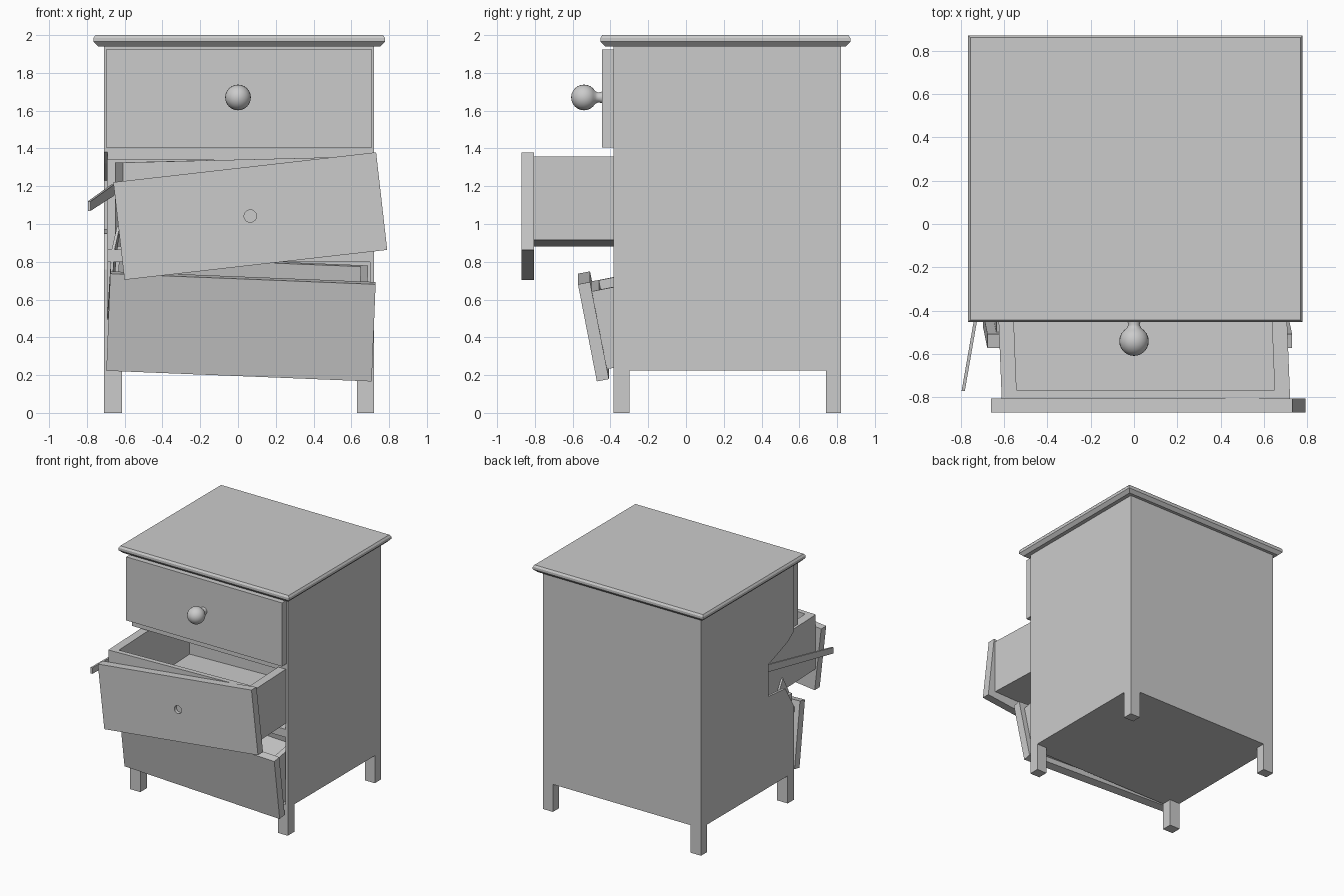
import bpy, bmesh, math
from mathutils import Matrix, Vector

if "Cube" in bpy.data.objects:
    bpy.data.objects.remove(bpy.data.objects["Cube"], do_unlink=True)

grey = bpy.data.materials.new("plain_grey")
grey.use_nodes = True
grey.diffuse_color = (0.6, 0.6, 0.6, 1)
grey.node_tree.nodes["Principled BSDF"].inputs["Base Color"].default_value = (0.6, 0.6, 0.6, 1)


def finish(bm, name, matrix=None):
    if matrix:
        bm.transform(matrix)
    bmesh.ops.recalc_face_normals(bm, faces=bm.faces)
    mesh = bpy.data.meshes.new(name)
    bm.to_mesh(mesh)
    bm.free()
    mesh.materials.append(grey)
    obj = bpy.data.objects.new(name, mesh)
    bpy.context.scene.collection.objects.link(obj)
    return obj


def add_block(bm, x, y, z):
    """Add a box given (min, max) pairs."""
    size = [b - a for a, b in (x, y, z)]
    mid = [(a + b) / 2 for a, b in (x, y, z)]
    bmesh.ops.create_cube(bm, size=1, matrix=Matrix.Translation(mid) @ Matrix.Diagonal((*size, 1)))


def block(name, x, y, z, matrix=None):
    bm = bmesh.new()
    add_block(bm, x, y, z)
    return finish(bm, name, matrix)


def slab(name, points, thickness):
    """Extrude a flat outline of 3D points along x."""
    bm = bmesh.new()
    face = bm.faces.new([bm.verts.new(p) for p in points])
    out = bmesh.ops.extrude_face_region(bm, geom=[face])
    moved = [v for v in out["geom"] if isinstance(v, bmesh.types.BMVert)]
    bmesh.ops.translate(bm, verts=moved, vec=(thickness, 0, 0))
    return finish(bm, name)


def tray(name, x, y, z, wall, front, matrix=None):
    """Open drawer box made of a floor and four walls."""
    bm = bmesh.new()
    add_block(bm, x, y, (z[0], z[0] + 0.03))
    add_block(bm, (x[0], x[0] + wall), y, z)
    add_block(bm, (x[1] - wall, x[1]), y, z)
    add_block(bm, x, (y[0], y[0] + front), z)
    add_block(bm, x, (y[1] - front, y[1]), z)
    return finish(bm, name, matrix)


def drill(panel, matrix, radius, sides):
    """Cut the empty knob hole through a drawer front."""
    bm = bmesh.new()
    bmesh.ops.create_cone(bm, cap_ends=True, segments=sides, radius1=radius, radius2=radius, depth=0.08)
    cutter = finish(bm, panel.name + "_hole_cutter",
                    matrix @ Matrix.Translation((0, -0.045, 0)) @ Matrix.Rotation(math.pi / 2, 4, 'X'))
    cutter.hide_render = True
    cutter.hide_viewport = True
    cutter.display_type = 'WIRE'
    mod = panel.modifiers.new("knob_hole", 'BOOLEAN')
    mod.object = cutter
    mod.solver = 'EXACT'


# Cabinet carcass
L, R, F, B = -0.71, 0.72, -0.385, 0.82
block("right_side", (R - 0.02, R), (F, B), (0.225, 1.94))
block("back_panel", (L, R), (B - 0.02, B), (0.225, 1.94))
block("cabinet_floor", (L, R), (F, B), (0.225, 0.25))
block("cabinet_ceiling", (L, R), (F, B), (1.92, 1.94))
for label, low in (("upper", 1.34), ("lower", 0.80)):
    block(label + "_rail", (L + 0.02, R - 0.02), (F, F + 0.08), (low, low + 0.065))

# Broken side with a jagged bite out of its front edge
edge = [(B, 0.225), (B, 1.94), (F, 1.94), (F, 1.38), (-0.30, 1.32), (-0.05, 1.23),
        (-0.05, 0.97), (-0.27, 0.95), (F, 0.76), (F, 0.225)]
slab("broken_left_side", [(L, y, z) for y, z in edge], 0.02)
slab("long_splinter", [(-0.795, -0.77, 1.07), (-0.795, -0.77, 1.12),
                       (-0.67, -0.05, 1.21), (-0.67, -0.05, 1.15)], 0.015)
slab("bent_splinter", [(-0.70, F, 0.30), (-0.67, F, 0.86), (-0.64, -0.34, 0.99),
                       (-0.66, -0.25, 0.90), (-0.70, -0.28, 0.40)], 0.015)

# Legs
for side, x in (("left", (0.63, R)), ("right", (L, -0.615))):
    for end, y in (("front", (F, -0.30)), ("back", (0.74, B))):
        block(end + "_" + side + "_leg", x, y, (0, 0.23))

# Moulded top board, lofted through a few rings
bm = bmesh.new()
rings = []
for z, inset in ((1.94, 0.025), (1.965, 0), (1.985, 0), (2.0, 0.01)):
    x0, x1, y0, y1 = -0.765 + inset, 0.778 - inset, -0.453 + inset, 0.87 - inset
    rings.append([bm.verts.new((x, y, z)) for x, y in ((x0, y0), (x1, y0), (x1, y1), (x0, y1))])
for a, b in zip(rings, rings[1:]):
    for i in range(4):
        j = (i + 1) % 4
        bm.faces.new((a[i], a[j], b[j], b[i]))
bm.faces.new(rings[0])
bm.faces.new(rings[-1])
finish(bm, "top_board")

# Closed top drawer with a turned knob
block("top_drawer_front", (-0.70, 0.71), (-0.445, F), (1.405, 1.925))
ball = [(0.068 * math.sin(a), -0.54 - 0.068 * math.cos(a))
        for a in (math.radians(d) for d in range(0, 136, 15))]
profile = ball + [(0.033, -0.48), (0.026, -0.465), (0.032, -0.44)]
bm = bmesh.new()
verts = [bm.verts.new((r, y, 1.67)) for r, y in profile]
edges = [bm.edges.new(pair) for pair in zip(verts, verts[1:])]
bmesh.ops.spin(bm, geom=verts + edges, cent=(0, 0, 1.67), axis=(0, 1, 0),
               angle=math.tau, steps=24)
bmesh.ops.remove_doubles(bm, verts=bm.verts, dist=0.0005)
for f in bm.faces:
    f.smooth = True
finish(bm, "round_knob")

# Middle drawer: crooked front on a slightly skewed box
place = Matrix.Translation((0.065, -0.8375, 1.042)) @ Matrix.Rotation(math.radians(-6.5), 4, 'Y')
middle = block("middle_drawer_front", (-0.70, 0.70), (-0.0325, 0.0325), (-0.26, 0.26), place)
drill(middle, place, 0.033, 16)
skew = Matrix.Identity(4)
skew[0][1] = -0.04
skew[2][0] = 0.025
tray("middle_drawer_box", (-0.665, 0.665), (0, 1.05), (-0.222, 0.222), 0.07, 0.04,
     Matrix.Translation((0.055, -0.806, 1.12)) @ skew)

# Bottom drawer: tipped forward and hanging out
place = (Matrix.Translation((0.016, -0.49, 0.458)) @ Matrix.Rotation(math.radians(2.3), 4, 'Y')
         @ Matrix.Rotation(math.radians(11), 4, 'X'))
bottom = block("bottom_drawer_front", (-0.703, 0.703), (-0.0325, 0.0325), (-0.262, 0.262), place)
drill(bottom, place, 0.04, 8)
tray("bottom_drawer_box", (-0.66, 0.66), (0.032, 0.75), (-0.21, 0.21), 0.04, 0.04, place)
